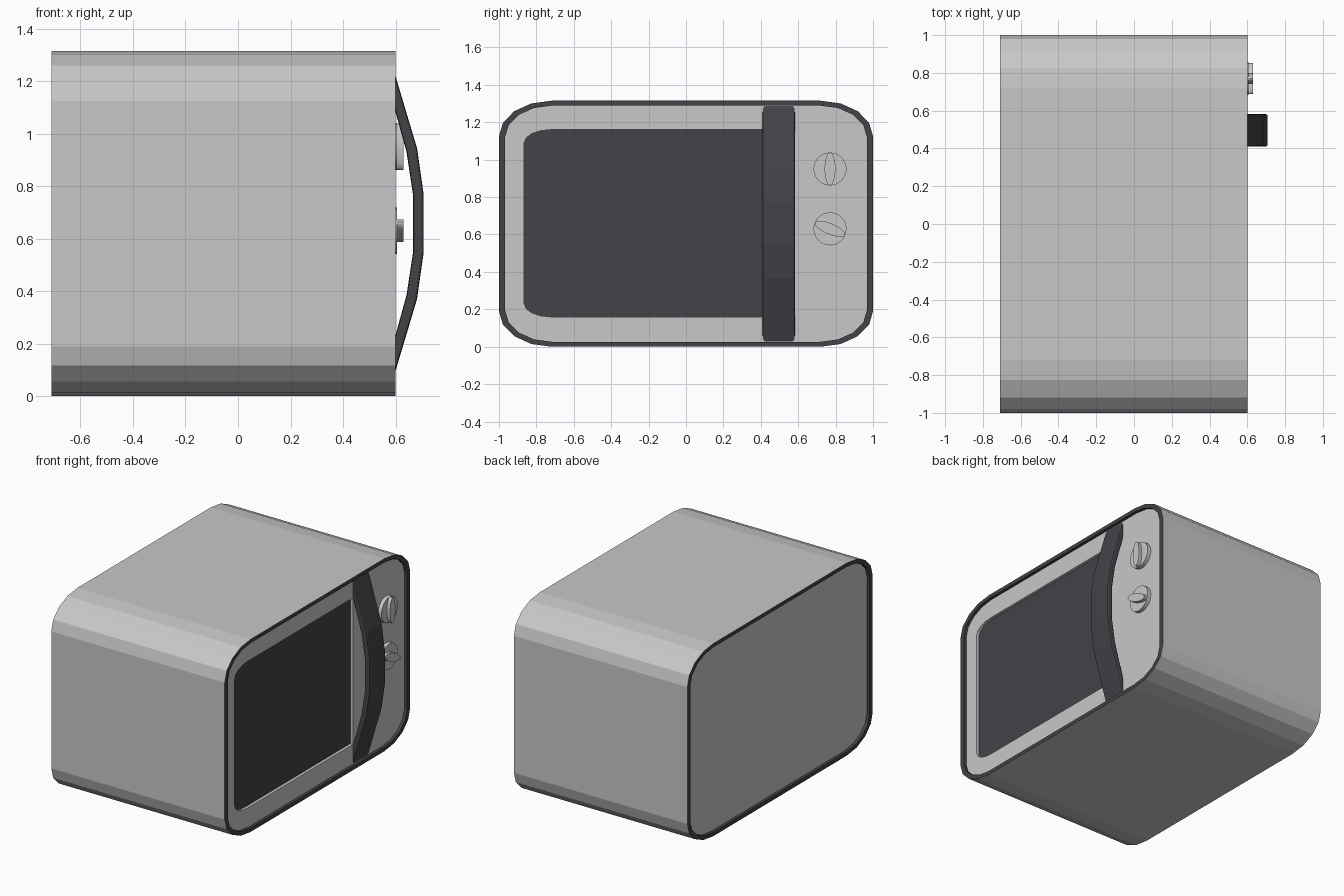
import bpy, bmesh, math

if "Cube" in bpy.data.objects:
    bpy.data.objects.remove(bpy.data.objects["Cube"])


def material(name, rgb):
    m = bpy.data.materials.new(name)
    m.diffuse_color = (*rgb, 1)
    m.use_nodes = True
    m.node_tree.nodes["Principled BSDF"].inputs["Base Color"].default_value = m.diffuse_color
    return m


GREY = material("light grey", (0.58, 0.58, 0.58))
DARK = material("charcoal", (0.057, 0.055, 0.064))


def finish(bm, name, mats, smooth=False):
    bmesh.ops.recalc_face_normals(bm, faces=bm.faces[:])
    mesh = bpy.data.meshes.new(name)
    bm.to_mesh(mesh)
    bm.free()
    ob = bpy.data.objects.new(name, mesh)
    bpy.context.collection.objects.link(ob)
    for m in mats:
        mesh.materials.append(m)
    if smooth:
        bpy.ops.object.select_all(action='DESELECT')
        ob.select_set(True)
        bpy.context.view_layer.objects.active = ob
        bpy.ops.object.shade_smooth_by_angle(angle=math.radians(30))
    return ob


def rounded(y0, y1, z0, z1, ry, rz, square_right=False, n=4):
    """Rectangle in y,z with elliptical corners, counter-clockwise."""
    pts = []
    for k, (sy, sz) in enumerate([(1, 1), (-1, 1), (-1, -1), (1, -1)]):
        cy, cz = (y1 if sy > 0 else y0), (z1 if sz > 0 else z0)
        if square_right and sy > 0:
            pts.append((cy, cz))
            continue
        for i in range(n + 1):
            a = math.radians(90) * (k + i / n)
            pts.append((cy - sy * ry + ry * math.cos(a),
                        cz - sz * rz + rz * math.sin(a)))
    return pts


def ring(bm, pts, x):
    return [bm.verts.new((x, y, z)) for y, z in pts]


def bridge(bm, a, b, mat):
    n = len(a)
    for i in range(n):
        j = (i + 1) % n
        bm.faces.new((a[i], a[j], b[j], b[i])).material_index = mat


def loop_edges(bm, r):
    return [bm.edges.get((r[i], r[(i + 1) % len(r)])) for i in range(len(r))]


def prism(bm, a, b):
    bridge(bm, a, b, 0)
    bm.faces.new(a)
    bm.faces.new(b)


# Body: shell, dark rims at both ends, recessed panels, sunken window
bm = bmesh.new()
outer = rounded(-1, 1, 0, 1.315, 0.28, 0.19)
inner = rounded(-0.967, 0.967, 0.026, 1.289, 0.25, 0.168)
fo, bo = ring(bm, outer, 0.6), ring(bm, outer, -0.71)
bridge(bm, fo, bo, 0)
ends = []
for edge, x, depth in ((fo, 0.6, 0.58), (bo, -0.71, -0.69)):
    lip, base = ring(bm, inner, x), ring(bm, inner, depth)
    bridge(bm, edge, lip, 1)
    bridge(bm, lip, base, 1)
    ends.append(base)
bm.faces.new(ends[1])
window = rounded(-0.865, 0.412, 0.16, 1.16, 0.14, 0.07, square_right=True)
wt, wb = ring(bm, window, 0.58), ring(bm, window, 0.56)
bridge(bm, wt, wb, 0)
bm.faces.new(wb).material_index = 1
bmesh.ops.triangle_fill(bm, use_beauty=True, normal=(1, 0, 0),
                        edges=loop_edges(bm, ends[0]) + loop_edges(bm, wt))
finish(bm, "oven_body", [GREY, DARK])

# Handle: bowed bar, mirrored about mid height
MID = 0.6575
out_half = [(0.58, 1.286), (0.682, 0.945), (0.707, 0.77)]
in_half = [(0.58, 1.155), (0.642, 0.93), (0.667, 0.765)]


def full(h):
    return h + [(x, 2 * MID - z) for x, z in reversed(h)]


profile = full(out_half) + full(in_half)[::-1]
bm = bmesh.new()
prism(bm, *[[bm.verts.new((x, y, z)) for x, z in profile] for y in (0.41, 0.582)])
bmesh.ops.recalc_face_normals(bm, faces=bm.faces[:])
long_edges = [e for e in bm.edges
              if abs(e.verts[0].co.y - e.verts[1].co.y) < 1e-5
              and max(v.co.x for v in e.verts) > 0.6]
bmesh.ops.bevel(bm, geom=long_edges, offset=0.01, segments=2, profile=0.5,
                affect='EDGES', clamp_overlap=True)
finish(bm, "door_handle", [DARK])


# Knobs: round base with an oval grip
def oval(cz, ry, rz, tilt, n=32):
    c, s = math.cos(tilt), math.sin(tilt)
    pts = []
    for i in range(n):
        a = 2 * math.pi * i / n
        u, v = ry * math.cos(a), rz * math.sin(a)
        pts.append((0.77 + u * c - v * s, cz + u * s + v * c))
    return pts


for label, cz, tilt in (("upper", 0.95, 0), ("lower", 0.63, math.radians(67))):
    for part, width, x0, x1 in (("base", 0.088, 0.575, 0.606),
                                ("grip", 0.029, 0.600, 0.630)):
        bm = bmesh.new()
        pts = oval(cz, width, 0.088, tilt)
        prism(bm, ring(bm, pts, x0), ring(bm, pts, x1))
        finish(bm, f"{label}_knob_{part}", [GREY], smooth=True)
